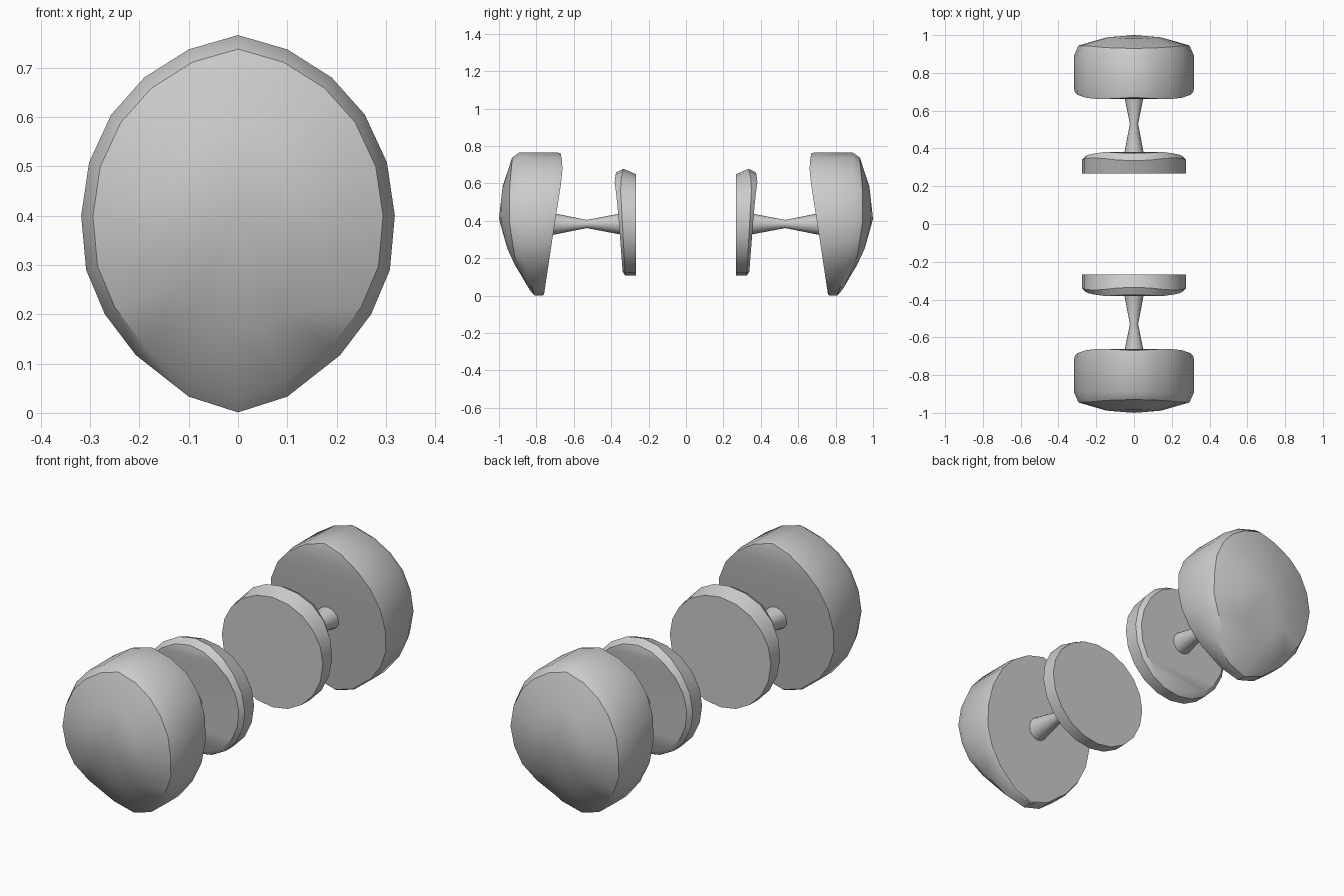
import bpy, bmesh
from math import cos, sin, pi, radians

if "Cube" in bpy.data.objects:
    bpy.data.objects.remove(bpy.data.objects["Cube"])


def lerp_table(table, t):
    """Piecewise linear lookup in [(t, value), ...]."""
    if t <= table[0][0]:
        return table[0][1]
    for (a, va), (b, vb) in zip(table, table[1:]):
        if t <= b:
            return va + (vb - va) * (t - a) / (b - a)
    return table[-1][1]


def full_loop(half):
    """Mirror a half outline (top to bottom, x >= 0) into a closed loop."""
    return half + [(-x, z) for x, z in half[-2:0:-1]]


def scaled(loop, s, cz, sz=None):
    sz = s if sz is None else sz
    return [(x * s, cz + (z - cz) * sz) for x, z in loop]


def loft(name, rings, start="strips", end="ngon", angle=35):
    """Skin equal-length rings, cap both ends, mirror the part across y."""
    bm = bmesh.new()
    loops = [[bm.verts.new(p) for p in r] for r in rings]
    n = len(loops[0])
    for a, b in zip(loops, loops[1:]):
        for i in range(n):
            j = (i + 1) % n
            bm.faces.new((a[i], a[j], b[j], b[i]))
    for loop, kind in ((loops[0], start), (loops[-1], end)):
        if kind == "ngon":
            bm.faces.new(loop)
        elif kind == "strips":
            for i in range(n // 2):
                quad = [loop[i], loop[i + 1], loop[(n - i - 1) % n], loop[(n - i) % n]]
                bm.faces.new(list(dict.fromkeys(quad)))
        else:
            tip = bm.verts.new(kind)
            for i in range(n):
                bm.faces.new((loop[i], loop[(i + 1) % n], tip))
    bmesh.ops.recalc_face_normals(bm, faces=bm.faces)
    me = bpy.data.meshes.new(name)
    bm.to_mesh(me)
    bm.free()
    ob = bpy.data.objects.new(name, me)
    bpy.context.collection.objects.link(ob)
    bpy.ops.object.select_all(action="DESELECT")
    ob.select_set(True)
    bpy.context.view_layer.objects.active = ob
    bpy.ops.object.shade_smooth_by_angle(angle=radians(angle))
    mod = ob.modifiers.new("mirror", "MIRROR")
    mod.use_axis = (False, True, False)
    return ob


def place(loop, table):
    """Give each (x, z) a depth y looked up from its height."""
    return [(x, lerp_table(table, z), z) for x, z in loop]


# Housing: teardrop outline, inner face curved in height, domed outer face
outline = full_loop([(0, .766), (.1, .737), (.19, .68), (.257, .605), (.302, .508),
                     (.318, .4), (.308, .29), (.27, .2), (.207, .117), (.1, .033), (0, .001)])
inner = [(0, .76), (.1, .745), (.32, .712), (.44, .693), (.56, .674), (.66, .66), (.72, .662), (.76, .67)]
wall = [(0, .685 + .08), (.3, .73), (.6, .70), (.77, .69)]
rim = [(0, .81), (.1, .84), (.2, .87), (.4, .89), (.77, .89)]
shoulder = [(.03, .835), (.1, .87), (.2, .915), (.4, .945), (.6, .942), (.72, .93)]
dome = [(.165, .915), (.25, .955), (.375, .985), (.5, .99), (.58, .981)]
oval = [(.155 * sin(2 * pi * i / 20), .373 + .208 * cos(2 * pi * i / 20)) for i in range(20)]
loft("housing", [
    place(scaled(outline, .985, .4), inner),
    place(outline, wall),
    place(outline, rim),
    place(scaled(outline, .925, .39), shoulder),
    place(oval, dome),
], end=(0, 1.0, .41))

# Plate: flat inner side, rounded rim, slightly tilted stem side
disc = [(.275 * sin(2 * pi * i / 20), .393 + .285 * cos(2 * pi * i / 20)) for i in range(20)]
flat = [(x, z if z < .393 else .393 + (z - .393) * .9) for x, z in disc]
loft("plate", [
    place(scaled(disc, .93, .39), [(.12, .338), (.38, .358), (.52, .37), (.61, .382), (.66, .374)]),
    place(disc, [(.11, .325), (.39, .34), (.6, .352), (.68, .335)]),
    [(x, .267, z) for x, z in flat],
])

# Stem: waisted round post between plate and housing
loft("stem", [[(r * sin(2 * pi * i / 16), y, .383 + r * cos(2 * pi * i / 16)) for i in range(16)]
              for y, r in ((.34, .058), (.53, .022), (.72, .06))], start="ngon", angle=40)
